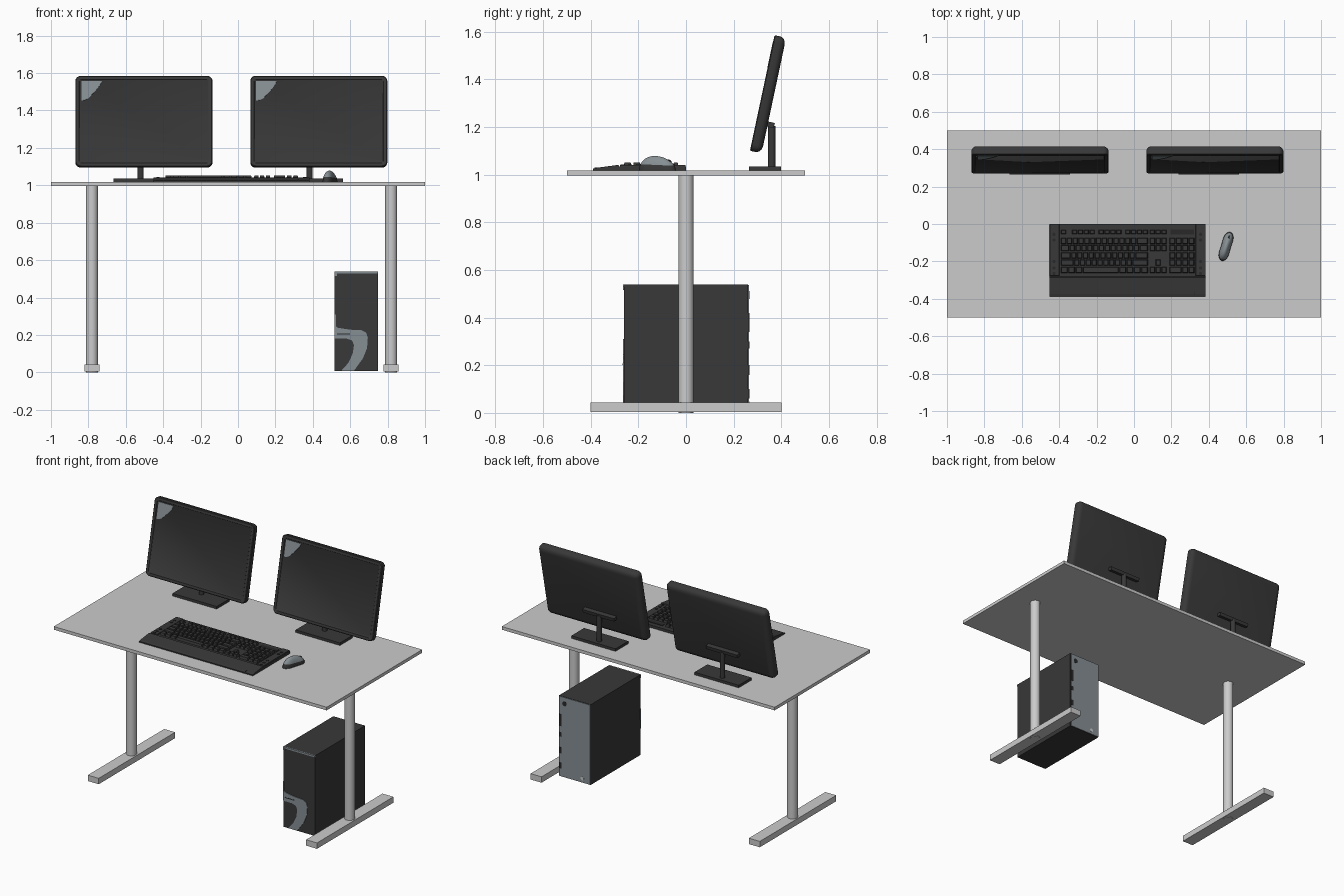
import bpy, bmesh, math
from mathutils import Matrix, Vector

if "Cube" in bpy.data.objects:
    bpy.data.objects.remove(bpy.data.objects["Cube"])


def mat(name, r, g, b):
    m = bpy.data.materials.new(name)
    m.diffuse_color = (r, g, b, 1)
    m.use_nodes = True
    m.node_tree.nodes["Principled BSDF"].inputs["Base Color"].default_value = m.diffuse_color
    return m


LIGHT = mat("light grey desk", 0.60, 0.60, 0.60)
DARK = mat("charcoal plastic", 0.04, 0.04, 0.04)
BLACK = mat("black plastic", 0.022, 0.022, 0.022)
STEEL = mat("blue grey trim", 0.24, 0.275, 0.295)


def finish(name, bm, *mats):
    bmesh.ops.recalc_face_normals(bm, faces=bm.faces)
    me = bpy.data.meshes.new(name)
    bm.to_mesh(me)
    bm.free()
    ob = bpy.data.objects.new(name, me)
    bpy.context.collection.objects.link(ob)
    for m in mats:
        me.materials.append(m)
    return ob


def smooth(ob, deg=35):
    bpy.ops.object.select_all(action='DESELECT')
    ob.select_set(True)
    bpy.context.view_layer.objects.active = ob
    bpy.ops.object.shade_smooth_by_angle(angle=math.radians(deg))


def add_box(bm, x0, x1, y0, y1, z0, z1, taper=0.0):
    vs = bmesh.ops.create_cube(bm, size=1)["verts"]
    for v in vs:
        t = taper if v.co.z > 0 else 0
        x = x1 - t if v.co.x > 0 else x0 + t
        y = y1 - t if v.co.y > 0 else y0 + t
        v.co = (x, y, z1 if v.co.z > 0 else z0)


def box(name, m, *dims):
    bm = bmesh.new()
    add_box(bm, *dims)
    return finish(name, bm, m)


def cylinder(name, m, r, p0, p1, seg=24):
    p0, p1 = Vector(p0), Vector(p1)
    d = p1 - p0
    bm = bmesh.new()
    M = Matrix.Translation((p0 + p1) / 2) @ d.to_track_quat('Z', 'Y').to_matrix().to_4x4()
    bmesh.ops.create_cone(bm, cap_ends=True, segments=seg, radius1=r, radius2=r, depth=d.length, matrix=M)
    ob = finish(name, bm, m)
    smooth(ob)
    return ob


def prism(name, m, pts, vec):
    # Extrude a closed outline along a vector
    bm = bmesh.new()
    f = bm.faces.new([bm.verts.new(p) for p in pts])
    r = bmesh.ops.extrude_face_region(bm, geom=[f])
    bmesh.ops.translate(bm, vec=vec, verts=[v for v in r["geom"] if isinstance(v, bmesh.types.BMVert)])
    return finish(name, bm, m)


# Desk top, legs and feet
box("desk_top", LIGHT, -1, 1, -0.5, 0.5, 0.997, 1.018)
for side, x in (("left", -0.781), ("right", 0.819)):
    cylinder(side + "_leg", LIGHT, 0.032, (x, 0, 0), (x, 0, 1.0), 32)
    box(side + "_foot", LIGHT, x - 0.04, x + 0.04, -0.4, 0.4, 0.004, 0.043)


# Monitors
def rounded_rect(w, h, r, y, n=5):
    pts = []
    for k, (sx, sz) in enumerate(((1, 1), (-1, 1), (-1, -1), (1, -1))):
        for i in range(n + 1):
            a = math.pi / 2 * (k + i / n)
            pts.append((sx * (w / 2 - r) + r * math.cos(a), y, sz * (h / 2 - r) + r * math.sin(a)))
    return pts


W, H = 0.733, 0.496


def monitor(side, cx, sx):
    M = Matrix.Translation((cx, 0.32, 1.343)) @ Matrix.Rotation(math.radians(-12), 4, 'X')
    bm = bmesh.new()
    rings = []
    # depth and inset, from the screen edge to the back
    for y, s in ((0.002, 0.022), (0, 0.02), (0, 0.004), (0.004, 0), (0.028, 0), (0.04, 0.006), (0.047, 0.016), (0.05, 0.03)):
        pts = rounded_rect(W - 2 * s, H - 2 * s, max(0.028 - s, 0.008), y)
        rings.append([bm.verts.new(p) for p in pts])
    n = len(rings[0])
    for a, b in zip(rings, rings[1:]):
        for i in range(n):
            bm.faces.new((a[i], a[(i + 1) % n], b[(i + 1) % n], b[i]))
    bm.faces.new(rings[0])
    bm.faces.new(rings[-1])
    ob = finish(side + "_monitor", bm, DARK)
    ob.matrix_world = M
    smooth(ob, 40)
    # Corner highlight plate
    x0, z0 = -W / 2 + 0.032, H / 2 - 0.028
    shape = ((0, 0), (0.11, 0), (0.102, -0.02), (0.075, -0.055), (0.038, -0.095), (0.02, -0.105), (0, -0.108))
    g = prism(side + "_screen_glare", STEEL, [(x0 + x, -0.001, z0 + z) for x, z in shape], (0, 0.004, 0))
    g.matrix_world = M
    # Stand
    box(side + "_stand_base", DARK, sx - 0.162, sx + 0.162, 0.264, 0.398, 1.018, 1.035)
    px = sx - 0.017
    cylinder(side + "_stand_pole", DARK, 0.016, (px, 0.36, 1.03), (px, 0.36, 1.205))
    b = box(side + "_stand_bracket", DARK, -0.115, 0.115, -0.018, 0.018, -0.011, 0.011)
    b.matrix_world = Matrix.Translation((px, 0.353, 1.21)) @ Matrix.Rotation(math.radians(-12), 4, 'X')


monitor("left", -0.503, -0.503)
monitor("right", 0.432, 0.40)

# Keyboard body with sloped wrist rest
KX0, KX1 = -0.452, 0.382
prof = ((-0.39, 1.018), (-0.39, 1.025), (-0.375, 1.029), (-0.285, 1.041), (-0.28, 1.035), (0, 1.035), (0, 1.018))
prism("keyboard_body", DARK, [(KX0, y, z) for y, z in prof], (KX1 - KX0, 0, 0))
for nm, a, b in (("left", KX0, -0.398), ("right", 0.328, KX1)):
    box("keyboard_%s_panel" % nm, DARK, a, b, -0.279, 0, 1.03, 1.04, 0.003)
box("keyboard_seam", BLACK, 0.320, 0.324, -0.385, -0.285, 1.022, 1.031)
# Side buttons
for x in (-0.428, 0.356):
    for y in (-0.055, -0.085, -0.2, -0.235, -0.265):
        cylinder("keyboard_button", BLACK, 0.009, (x, y, 1.035), (x, y, 1.043), 12)

# Keys, laid out row by row; widths are in key units
bm = bmesh.new()


def keys(x, y, pitch, widths, h=0.034):
    for w in widths:
        if w > 0:
            add_box(bm, x + 0.0015, x + w * pitch - 0.0015, y - h / 2, y + h / 2, 1.032, 1.051, 0.004)
        x += abs(w) * pitch


U, TOP, ROW = 0.0312, -0.09, 0.0388
rows = ([1] * 13 + [2], [1.5] + [1] * 12 + [1.5], [1.75] + [1] * 11 + [2.25],
        [2.25] + [1] * 10 + [2.75], [1.25] * 3 + [6.25] + [1.25] * 4)
nav = ([1, 1, 1], [1, 1, 1], [], [-1, 1, -1], [1, 1, 1])
pad = ([1] * 4, [1] * 4, [1] * 4, [1] * 4, [2, 1, 1])
for i in range(5):
    y = TOP - i * ROW
    keys(-0.392, y, U, rows[i])
    keys(0.083, y, 0.031, nav[i])
    keys(0.188, y, 0.0342, pad[i])
keys(-0.392, -0.043, U, [1, -0.9] + [1] * 4 + [-0.55] + [1] * 4 + [-0.55] + [1] * 4 + [-0.2] + [1] * 3, 0.024)
finish("keyboard_keys", bm, DARK)
box("indicator_panel", BLACK, 0.195, 0.32, -0.056, -0.03, 1.034, 1.038)

# Mouse: flattened dome, dark skirt and grey shell
bm = bmesh.new()
bmesh.ops.create_uvsphere(bm, u_segments=32, v_segments=24, radius=1)
bmesh.ops.bisect_plane(bm, geom=bm.verts[:] + bm.edges[:] + bm.faces[:], plane_co=(0, 0, 0),
                       plane_no=(0, 0, 1), clear_inner=True)
bmesh.ops.holes_fill(bm, edges=[e for e in bm.edges if e.is_boundary])
for f in bm.faces:
    f.material_index = 0 if f.calc_center_median().z > 0.36 else 1
for v in bm.verts:
    waist = 0.031 - 0.005 * math.cos(v.co.y * 3)
    v.co = (v.co.x * waist, v.co.y * 0.08, v.co.z * 0.06 * (1 - 0.15 * v.co.y))
mouse = finish("mouse", bm, STEEL, DARK)
smooth(mouse, 50)
MM = Matrix.Translation((0.492, -0.12, 1.018)) @ Matrix.Rotation(math.radians(-17), 4, 'Z')
mouse.matrix_world = MM
wheel = cylinder("mouse_wheel", BLACK, 0.011, (-0.004, 0.05, 0.034), (0.004, 0.05, 0.034), 16)
wheel.matrix_world = MM

# Computer tower
X0, X1, Y = 0.516, 0.748, 0.265
box("tower_case", DARK, X0, X1, -Y + 0.004, Y - 0.004, 0.006, 0.538)
box("tower_front_top_trim", STEEL, X0, X1, -Y, -Y + 0.008, 0.528, 0.5385)
box("tower_front_edge_trim", STEEL, X0 - 0.001, X0 + 0.008, -Y, -Y + 0.008, 0.24, 0.31)
box("tower_front_corner_trim", STEEL, X0 - 0.001, X0 + 0.012, -Y, -Y + 0.008, 0.515, 0.53)
# Swooping stripe on the front
swoop = ((0.515, 0.25), (0.535, 0.238), (0.60, 0.228), (0.66, 0.225), (0.685, 0.212), (0.694, 0.185),
         (0.69, 0.13), (0.668, 0.075), (0.62, 0.008), (0.552, 0.008), (0.59, 0.05), (0.613, 0.10),
         (0.62, 0.145), (0.61, 0.17), (0.58, 0.18), (0.515, 0.18))
prism("tower_front_swoop", STEEL, [(x, -Y, z) for x, z in swoop], (0, 0.006, 0))
box("tower_drive_slot", BLACK, 0.53, 0.60, -Y - 0.001, -Y + 0.004, 0.202, 0.207)
# Back panel with vents and sockets
box("tower_back_panel", STEEL, X0 + 0.001, X1 - 0.008, Y - 0.008, Y, 0.008, 0.536)
cylinder("tower_back_socket", BLACK, 0.016, (0.705, Y - 0.005, 0.495), (0.705, Y + 0.001, 0.495), 16)
for z0, z1 in ((0.06, 0.1), (0.16, 0.2), (0.27, 0.3), (0.34, 0.42)):
    box("tower_back_notch", BLACK, X1 - 0.022, X1 - 0.004, Y - 0.005, Y + 0.001, z0, z1)
cylinder("tower_back_knob", LIGHT, 0.012, (0.575, Y - 0.005, 0.035), (0.575, Y + 0.001, 0.035), 16)
